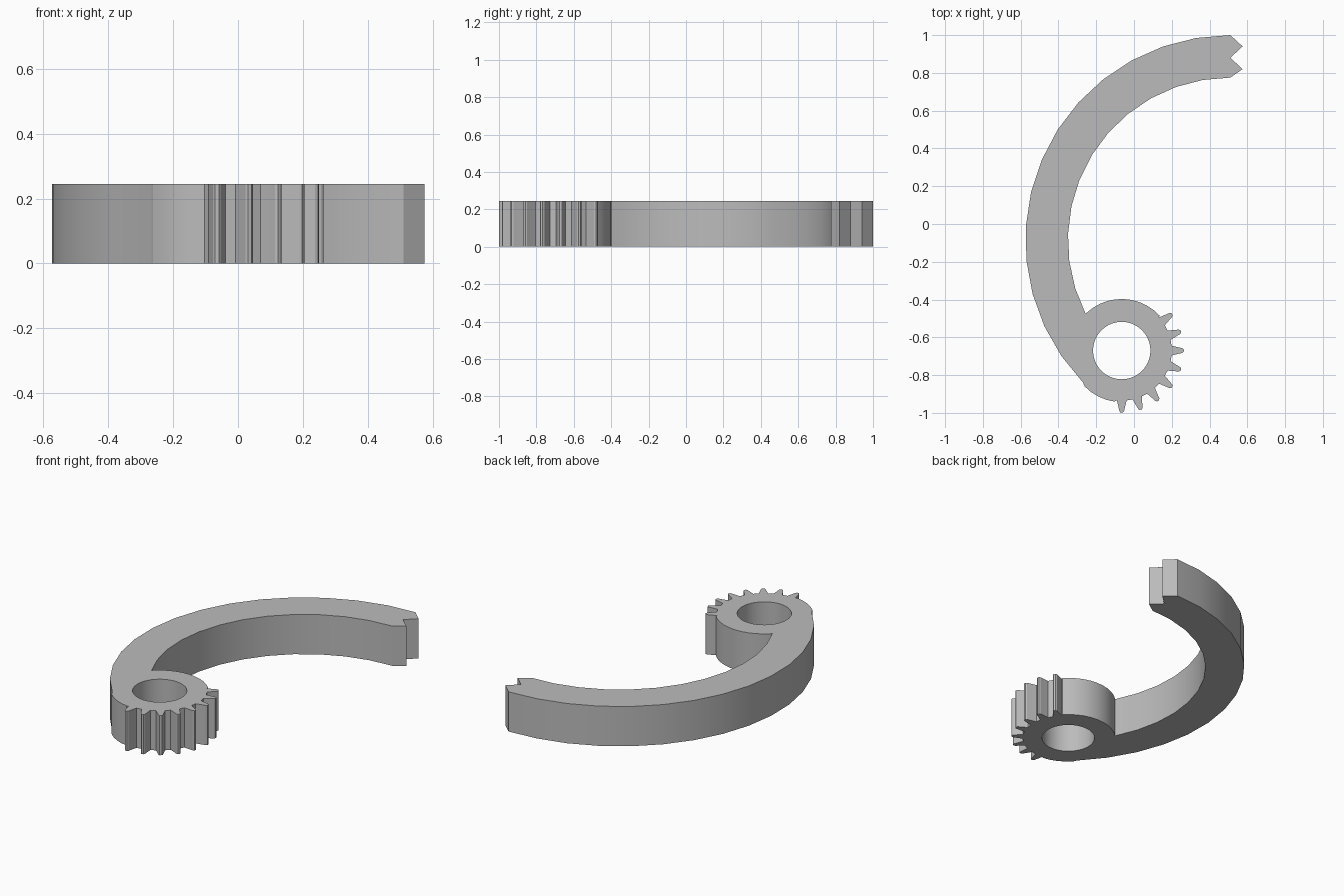
import bpy, bmesh
from math import radians
from mathutils import Vector

if "Cube" in bpy.data.objects:
    bpy.data.objects.remove(bpy.data.objects["Cube"], do_unlink=True)

HEIGHT = 0.245
ARM = Vector((0.51, -0.085))      # centre of the curved arm
GEAR = Vector((-0.065, -0.67))    # centre of the geared hub


def polar(centre, radius, degrees):
    return centre + radius * Vector((1, 0)).to_3d().xy.normalized() @ rotation(degrees)


def rotation(degrees):
    from mathutils import Matrix
    return Matrix.Rotation(-radians(degrees), 2)


def polar(centre, radius, degrees):
    p = Vector((radius, 0))
    p.rotate(rotation(-degrees))
    return centre + p


def arc(centre, radius, start, end, steps):
    return [polar(centre, radius, start + (end - start) * i / steps) for i in range(steps + 1)]


def tooth(angle):
    shape = [(0.265, 5.6), (0.298, 3.4), (0.322, 2.2), (0.329, 1.0)]
    side = [polar(GEAR, r, angle + a) for r, a in shape]
    return side + [polar(GEAR, r, angle - a) for r, a in reversed(shape)]


# Outline: arm inside, hub top, teeth, hub bottom, arm outside, notched tip
outline = arc(ARM, 0.86, 90, 207, 12)
outline += arc(GEAR, 0.273, 133, 43, 10)
for i in range(8):
    outline += tooth(36 - 18 * i)
outline += arc(GEAR, 0.273, -98, -136, 4)
outline += arc(ARM, 1.085, 224, 90, 14)
outline += [Vector(p) for p in ((0.575, 0.94), (0.51, 0.88), (0.575, 0.82))]
bore = arc(GEAR, 0.152, 0, 360, 40)[:-1]

# Fill the outline around the bore and extrude it
bm = bmesh.new()
edges = []
for loop in (outline, bore):
    verts = [bm.verts.new((p.x, p.y, 0)) for p in loop]
    edges += [bm.edges.new((v, verts[i - 1])) for i, v in enumerate(verts)]
bmesh.ops.triangle_fill(bm, edges=edges, use_beauty=True)
top = bmesh.ops.extrude_face_region(bm, geom=bm.faces[:], use_keep_orig=True)
bmesh.ops.translate(bm, vec=(0, 0, HEIGHT),
                    verts=[g for g in top["geom"] if isinstance(g, bmesh.types.BMVert)])
bmesh.ops.recalc_face_normals(bm, faces=bm.faces[:])
mesh = bpy.data.meshes.new("geared_arm")
bm.to_mesh(mesh)
bm.free()

# Plain grey
grey = bpy.data.materials.new("grey")
grey.use_nodes = True
grey.diffuse_color = (0.5, 0.5, 0.5, 1)
grey.node_tree.nodes["Principled BSDF"].inputs["Base Color"].default_value = (0.5, 0.5, 0.5, 1)
mesh.materials.append(grey)

arm = bpy.data.objects.new("geared_arm", mesh)
bpy.context.collection.objects.link(arm)
bpy.context.view_layer.objects.active = arm
arm.select_set(True)
bpy.ops.object.shade_smooth_by_angle(angle=radians(20))
